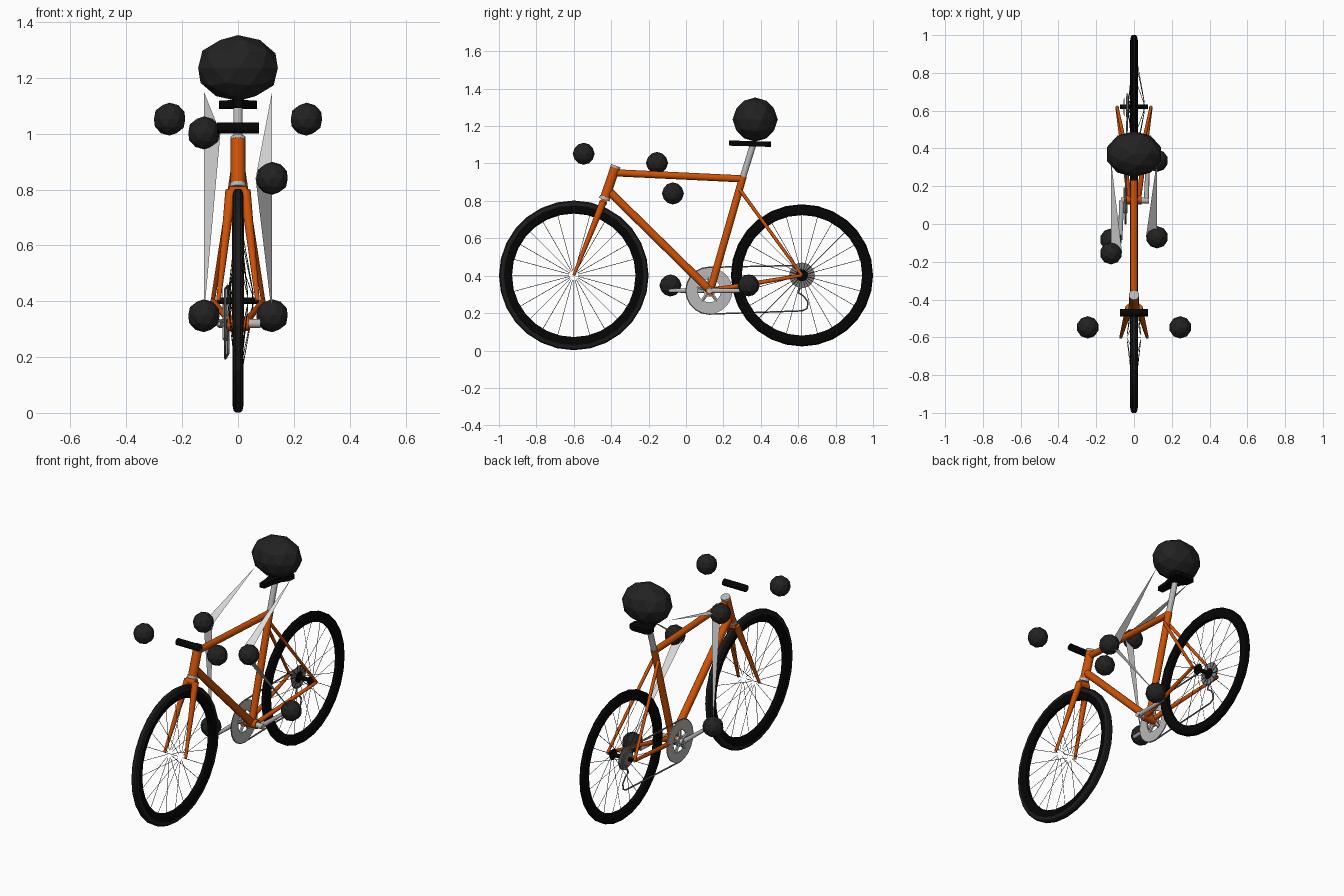
import bpy, bmesh, math
from mathutils import Vector, Matrix

if "Cube" in bpy.data.objects:
    bpy.data.objects.remove(bpy.data.objects["Cube"])


def mat(name, r, g, b):
    m = bpy.data.materials.new(name)
    m.diffuse_color = (r, g, b, 1)
    m.use_nodes = True
    m.node_tree.nodes["Principled BSDF"].inputs["Base Color"].default_value = m.diffuse_color
    return m


ORANGE = mat("frame orange", 0.62, 0.085, 0.002)
TYRE = mat("tyre black", 0.0015, 0.0015, 0.0015)
TREAD = mat("tread charcoal", 0.012, 0.012, 0.012)
DARK = mat("rider charcoal", 0.016, 0.016, 0.016)
SPOKE = mat("spoke dark", 0.025, 0.025, 0.025)
SILVER = mat("silver", 0.48, 0.48, 0.48)
CHAIN = mat("chain grey", 0.22, 0.22, 0.22)
PALE = mat("leg pale grey", 0.72, 0.72, 0.72)


def finish(name, bm, material, smooth=False):
    me = bpy.data.meshes.new(name)
    bm.to_mesh(me)
    bm.free()
    me.materials.append(material)
    ob = bpy.data.objects.new(name, me)
    bpy.context.collection.objects.link(ob)
    if smooth:
        bpy.ops.object.select_all(action='DESELECT')
        ob.select_set(True)
        bpy.context.view_layer.objects.active = ob
        bpy.ops.object.shade_smooth_by_angle(angle=math.radians(40))
    return ob


def add_tube(bm, a, b, r1, r2=None, n=12, caps=True):
    a, b = Vector(a), Vector(b)
    d = b - a
    m = Matrix.Translation((a + b) / 2) @ d.to_track_quat('Z', 'X').to_matrix().to_4x4()
    bmesh.ops.create_cone(bm, segments=n, radius1=r1, radius2=r1 if r2 is None else r2,
                          depth=d.length, cap_ends=caps, matrix=m)


def tube(name, a, b, r1, material, r2=None, n=12, caps=True):
    bm = bmesh.new()
    add_tube(bm, a, b, r1, r2, n, caps)
    return finish(name, bm, material, True)


def lathe(name, profile, cy, cz, n, material):
    """Spin closed (x, radius) profile round an axis along x."""
    bm = bmesh.new()
    rings = []
    for i in range(n):
        t = 2 * math.pi * i / n
        rings.append([bm.verts.new((x, cy + r * math.cos(t), cz + r * math.sin(t))) for x, r in profile])
    k = len(profile)
    for i in range(n):
        p, q = rings[i], rings[(i + 1) % n]
        for j in range(k):
            bm.faces.new((p[j], p[(j + 1) % k], q[(j + 1) % k], q[j]))
    bmesh.ops.recalc_face_normals(bm, faces=bm.faces)
    return finish(name, bm, material)


def ball(name, loc, size):
    bm = bmesh.new()
    bmesh.ops.create_icosphere(bm, subdivisions=2, radius=1,
                               matrix=Matrix.Translation(loc) @ Matrix.Diagonal((*size, 1)))
    return finish(name, bm, DARK)


# Wheels: tyre (front tread is lighter) and spokes
FY, RY, AZ = -0.6, 0.62, 0.402
for name, cy, R, ri, flange in (("front", FY, 0.4, 0.33, (0.035, -0.035)),
                                ("rear", RY, 0.38, 0.322, (0.055, -0.03))):
    half = [(0.012, ri), (0.018, ri + 0.012), (0.02, R - 0.026), (0.016, R - 0.006), (0.009, R)]
    tyre = lathe(name + "_tyre", half + [(-x, r) for x, r in reversed(half)], cy, AZ, 28, TYRE)
    if name == "front":
        tyre.data.materials.append(TREAD)
        for p in tyre.data.polygons:
            if math.hypot(p.center.y - cy, p.center.z - AZ) > R - 0.025:
                p.material_index = 1
    bm = bmesh.new()
    for i in range(24):
        t = 2 * math.pi * i / 24
        u = Vector((0, math.cos(t), math.sin(t)))
        c = Vector((0, cy, AZ))
        add_tube(bm, c + u * 0.025 + Vector((flange[i % 2], 0, 0)), c + u * (ri + 0.01), 0.0014, n=4)
    finish(name + "_spokes", bm, SPOKE)

# Rear hub and cassette
tube("rear_hub", (-0.075, RY, AZ), (0.075, RY, AZ), 0.012, TYRE)
for i, x in enumerate((-0.028, 0.05)):
    tube("hub_flange_%d" % (i + 1), (x, RY, AZ), (x + 0.004, RY, AZ), 0.032, TYRE, n=16)
for i in range(5):
    x, r = -0.03 - i * 0.006, 0.068 - i * 0.007
    tube("sprocket_%d" % (i + 1), (x - 0.001, RY, AZ), (x + 0.001, RY, AZ), r, CHAIN, n=24)

# Frame
BB = (0, 0.13, 0.32)
tube("seat_tube", BB, (0, 0.305, 0.93), 0.02, ORANGE)
tube("top_tube", (0, -0.375, 0.95), (0, 0.30, 0.918), 0.019, ORANGE)
tube("down_tube", (0, -0.405, 0.845), BB, 0.022, ORANGE)
tube("head_tube", (0, -0.432, 0.82), (0, -0.378, 0.98), 0.026, ORANGE, n=16)
tube("bottom_bracket_shell", (-0.04, *BB[1:]), (0.04, *BB[1:]), 0.026, ORANGE, n=16)
tube("fork_crown", (-0.03, -0.443, 0.79), (0.03, -0.443, 0.79), 0.021, ORANGE)
for side, s in (("left", 1), ("right", -1)):
    tube(side + "_fork_blade", (s * 0.026, -0.443, 0.795), (s * 0.07, FY, AZ), 0.02, ORANGE, 0.008)
    tube(side + "_seat_stay", (s * 0.018, 0.288, 0.86), (s * 0.09, RY, AZ), 0.01, ORANGE, 0.008)
    tube(side + "_chain_stay", (s * 0.025, 0.14, 0.322), (s * 0.09, RY, AZ), 0.014, ORANGE, 0.009)

# Headset rings, seat post, open stem clamp
tube("lower_headset", (0, -0.437, 0.807), (0, -0.432, 0.822), 0.029, SILVER, n=16)
tube("upper_headset", (0, -0.379, 0.977), (0, -0.375, 0.988), 0.027, SILVER, n=16)
tube("seat_post", (0, 0.303, 0.922), (0, 0.357, 1.095), 0.017, SILVER)
tube("stem_clamp", (-0.075, -0.47, 1.02), (0.075, -0.47, 1.02), 0.02, TYRE, caps=False)

# Saddle: half outline mirrored and extruded
bm = bmesh.new()
outline = [(0.016, 0.23), (0.022, 0.30), (0.04, 0.36), (0.066, 0.40), (0.068, 0.44), (0.045, 0.455)]
pts = outline + [(-x, y) for x, y in reversed(outline)]
face = bm.faces.new([bm.verts.new((x, y, 1.092 - 0.03 * (y - 0.34))) for x, y in pts])
ext = bmesh.ops.extrude_face_region(bm, geom=[face])
bmesh.ops.translate(bm, vec=(0, 0, 0.028), verts=[v for v in ext["geom"] if isinstance(v, bmesh.types.BMVert)])
bmesh.ops.recalc_face_normals(bm, faces=bm.faces)
finish("saddle", bm, TYRE)

# Chainring with five spider arms
CX, CY, CZ = -0.045, 0.125, 0.32
lathe("chainring", [(CX - 0.003, 0.062), (CX + 0.003, 0.062), (CX + 0.003, 0.123), (CX - 0.003, 0.123)],
      CY, CZ, 36, SILVER)
bm = bmesh.new()
add_tube(bm, (CX - 0.006, CY, CZ), (CX + 0.006, CY, CZ), 0.032, n=16)
for i in range(5):
    t = math.pi / 2 + 2 * math.pi * i / 5
    add_tube(bm, (CX, CY, CZ), (CX, CY + 0.07 * math.cos(t), CZ + 0.07 * math.sin(t)), 0.01, n=6)
finish("chainring_spider", bm, SILVER)

# Crank axle, cranks and pedal spindles
tube("crank_axle", (-0.07, CY, CZ), (0.08, CY, CZ), 0.016, SILVER)
for side, s, py in (("left", 1, 0.335), ("right", -1, -0.085)):
    tube(side + "_crank", (s * 0.066, CY, CZ), (s * 0.072, py, CZ), 0.014, SILVER, 0.01)
    tube(side + "_pedal_spindle", (s * 0.07, py, CZ), (s * 0.12, py, CZ + 0.01), 0.008, SILVER, n=8)

# Chain loop: round the ring, along the bottom, round the idlers and over the sprocket
path = [(CX, CY + 0.125 * math.cos(t), CZ + 0.125 * math.sin(t))
        for t in [math.radians(90 + 18 * i) for i in range(11)]]
path += [(-0.035, y, z) for y, z in ((0.62, 0.212), (0.648, 0.225), (0.652, 0.26), (0.63, 0.29), (0.60, 0.31),
                                     (0.61, 0.334), (0.66, 0.35), (0.688, 0.40), (0.665, 0.44), (0.62, 0.455))]
bm = bmesh.new()
for a, b in zip(path, path[1:] + path[:1]):
    add_tube(bm, a, b, 0.0045, n=6)
finish("chain", bm, CHAIN)

# Rider: body, hands, knees, feet and flat leg blades
ball("rider_body", (0, 0.37, 1.235), (0.15, 0.121, 0.118))
for side, s, knee, fy in (("left", 1, (-0.07, 0.84), 0.335), ("right", -1, (-0.155, 1.003), -0.083)):
    r = (0.059,) * 3
    ball(side + "_hand", (s * 0.245, -0.547, 1.052), r)
    ball(side + "_knee", (s * 0.122, *knee), r)
    ball(side + "_foot", (s * 0.122, fy, 0.348), r)
    k1, k2 = Vector((s * 0.122, *knee)), Vector((s * 0.063, *knee))
    for part, tip in (("thigh", (s * 0.122, 0.34, 1.15)), ("shin", (s * 0.122, fy, 0.348))):
        bm = bmesh.new()
        bm.faces.new([bm.verts.new(v) for v in (tip, k1, k2)])
        finish(side + "_" + part, bm, PALE)
